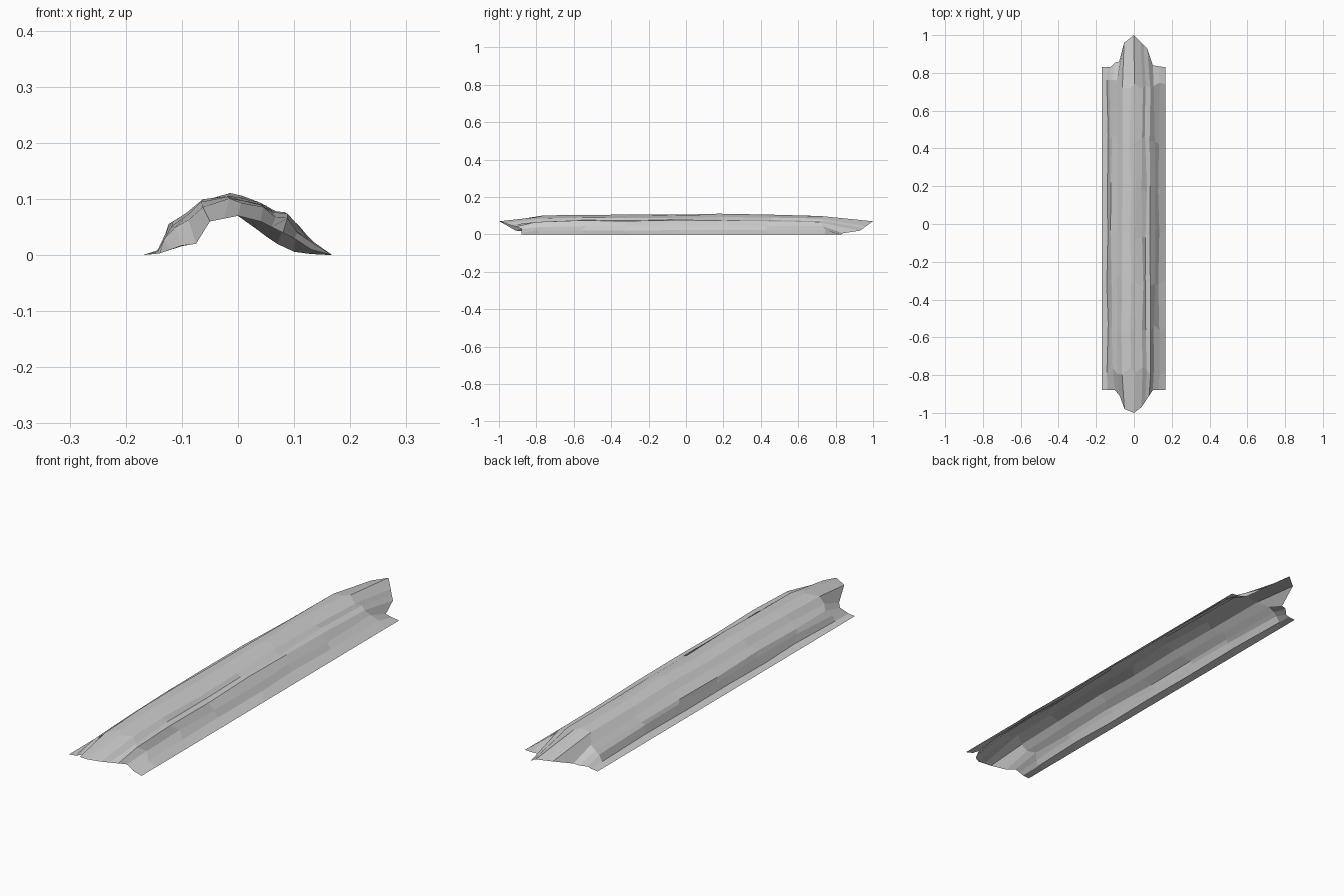
import bpy, bmesh, random

random.seed(4)

# Cross-section of the bark in the middle of its length: (x, z)
middle = [(-.17, 0), (-.14, .009), (-.13, .038), (-.12, .055), (-.088, .073),
          (-.062, .096), (-.018, .107), (.003, .102), (.045, .09), (.064, .076),
          (.088, .073), (.108, .047), (.133, .022), (.168, 0)]

# Ragged edges at the two ends: (x, y, z)
front = [(-.17, -.88, 0), (-.14, -.88, .003), (-.12, -.88, .010), (-.10, -.88, .017),
         (-.075, -.91, .02), (-.05, -.98, .06), (-.025, -.99, .065), (0, -1, .07),
         (.04, -.97, .06), (.06, -.94, .05), (.08, -.91, .04), (.10, -.88, .03),
         (.13, -.88, .01), (.168, -.88, 0)]
back = [(-.17, .83, 0), (-.14, .83, .003), (-.125, .83, .008), (-.10, .855, .016),
        (-.078, .86, .02), (-.052, .96, .06), (-.025, .98, .065), (0, 1, .07),
        (.035, .965, .045), (.052, .947, .032), (.07, .93, .02), (.10, .84, .006),
        (.13, .835, .002), (.168, .83, 0)]

# Rows between the ends: (y, pull towards the end shape)
rows = [(-.78, .2), (-.55, .06), (-.3, 0), (-.05, 0), (.2, 0), (.45, .05), (.74, .15)]

bm = bmesh.new()
grid = [[bm.verts.new(p) for p in front]]
for y, pull in rows:
    end = front if y < 0 else back
    line = []
    for i, (x, z) in enumerate(middle):
        foot = i in (0, len(middle) - 1)
        px = x + (end[i][0] - x) * pull
        pz = z + (end[i][2] - z) * pull
        if not foot:
            px += random.uniform(-.005, .005)
            pz += random.uniform(-.004, .004) * min(1, z / .03)
        line.append(bm.verts.new((px, y + (0 if foot else random.uniform(-.03, .03)), max(pz, 0))))
    grid.append(line)
grid.append([bm.verts.new(p) for p in back])

# Skin the sheet, flat shaded and open underneath
for a, b in zip(grid, grid[1:]):
    for i in range(len(middle) - 1):
        bm.faces.new((a[i], a[i + 1], b[i + 1], b[i]))

mesh = bpy.data.meshes.new("bark_strip")
bm.normal_update()
bm.to_mesh(mesh)
bm.free()
bpy.context.collection.objects.link(bpy.data.objects.new("bark_strip", mesh))
